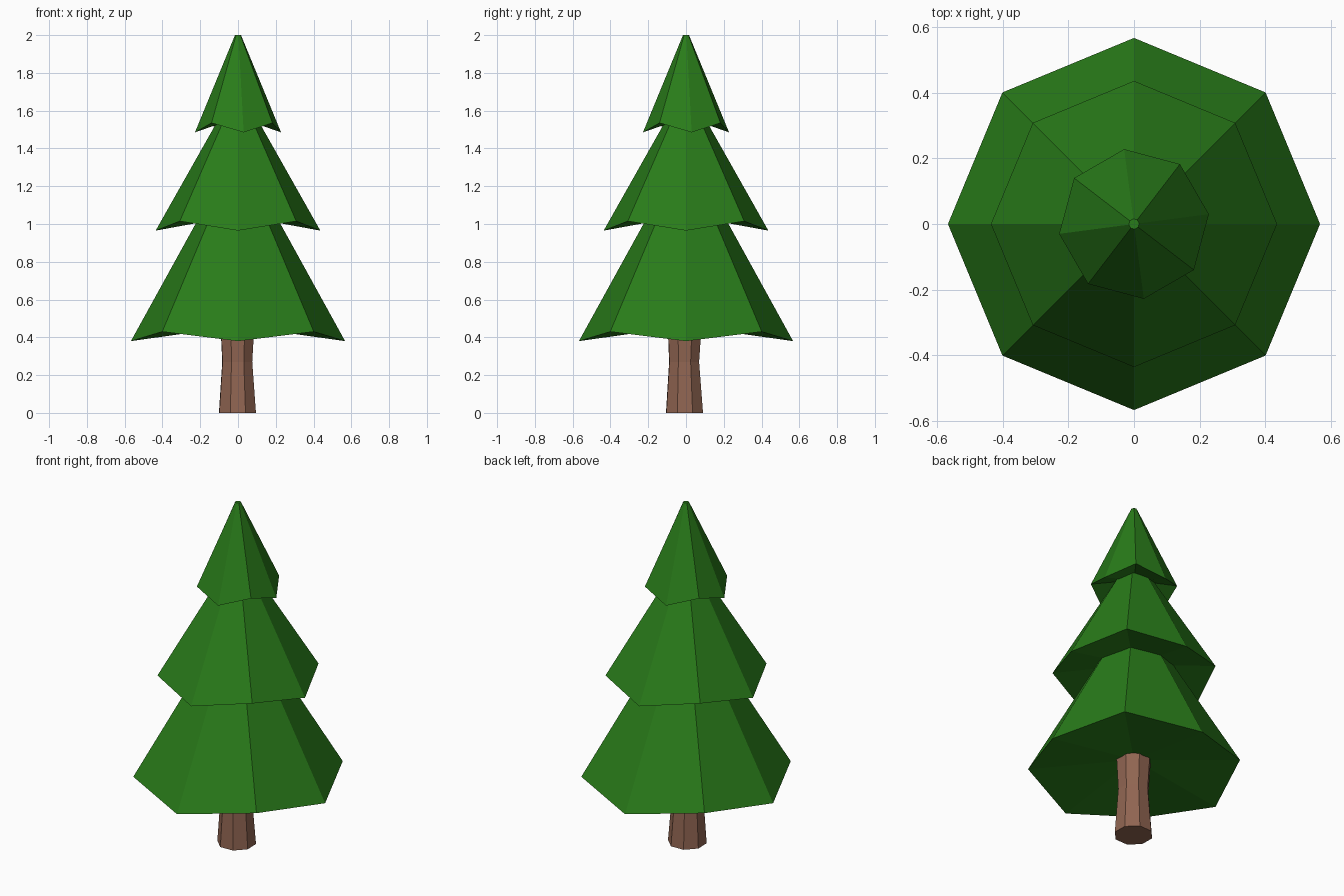
import bpy
from math import cos, sin, radians

if "Cube" in bpy.data.objects:
    bpy.data.objects.remove(bpy.data.objects["Cube"])


def material(name, rgb):
    m = bpy.data.materials.new(name)
    m.diffuse_color = (*rgb, 1)
    m.use_nodes = True
    m.node_tree.nodes["Principled BSDF"].inputs["Base Color"].default_value = m.diffuse_color
    return m


def ring(r, z, turn=0, lift=0, cx=0, cy=0, n=8):
    # Every second corner may be lifted to make a zigzag hem
    return [(cx + r * cos(radians(turn + 360 * i / n)),
             cy + r * sin(radians(turn + 360 * i / n)),
             z + lift * (i % 2)) for i in range(n)]


def loft(name, rings, mat, bottom_z=None, n=8):
    # Skin stacked rings; the base is an n-gon or a fan up to a centre point
    verts = [v for r in rings for v in r]
    faces = [(k * n + i, k * n + (i + 1) % n, (k + 1) * n + (i + 1) % n, (k + 1) * n + i)
             for k in range(len(rings) - 1) for i in range(n)]
    faces.append(tuple(range(len(verts) - n, len(verts))))
    if bottom_z is None:
        faces.append(tuple(reversed(range(n))))
    else:
        verts.append((0, 0, bottom_z))
        faces += [((i + 1) % n, i, len(verts) - 1) for i in range(n)]
    me = bpy.data.meshes.new(name)
    me.from_pydata(verts, [], faces)
    me.materials.append(mat)
    ob = bpy.data.objects.new(name, me)
    bpy.context.collection.objects.link(ob)
    return ob


green = material("needles", (0.022, 0.2, 0.01))
brown = material("bark", (0.28, 0.13, 0.083))

# Trunk, pinched in the middle
loft("trunk", [ring(0.105, 0, 24, cx=-0.003, cy=-0.008),
               ring(0.085, 0.27, 24, cx=-0.004, cy=-0.01),
               ring(0.097, 0.48, 24, cx=-0.003, cy=-0.007)], brown)

# Foliage tiers: hem radius, hem height, top radius, top height, rotation
tiers = {
    "lower_foliage": (0.567, 0.38, 0.17, 1.1, 0),
    "middle_foliage": (0.436, 0.965, 0.10, 1.56, 0),
    "upper_foliage": (0.23, 1.485, 0.016, 2.0, 7.5),
}
for name, (r0, z0, r1, z1, turn) in tiers.items():
    loft(name, [ring(r0, z0, turn, 0.05), ring(r1, z1, turn)], green, z0 + 0.08)
